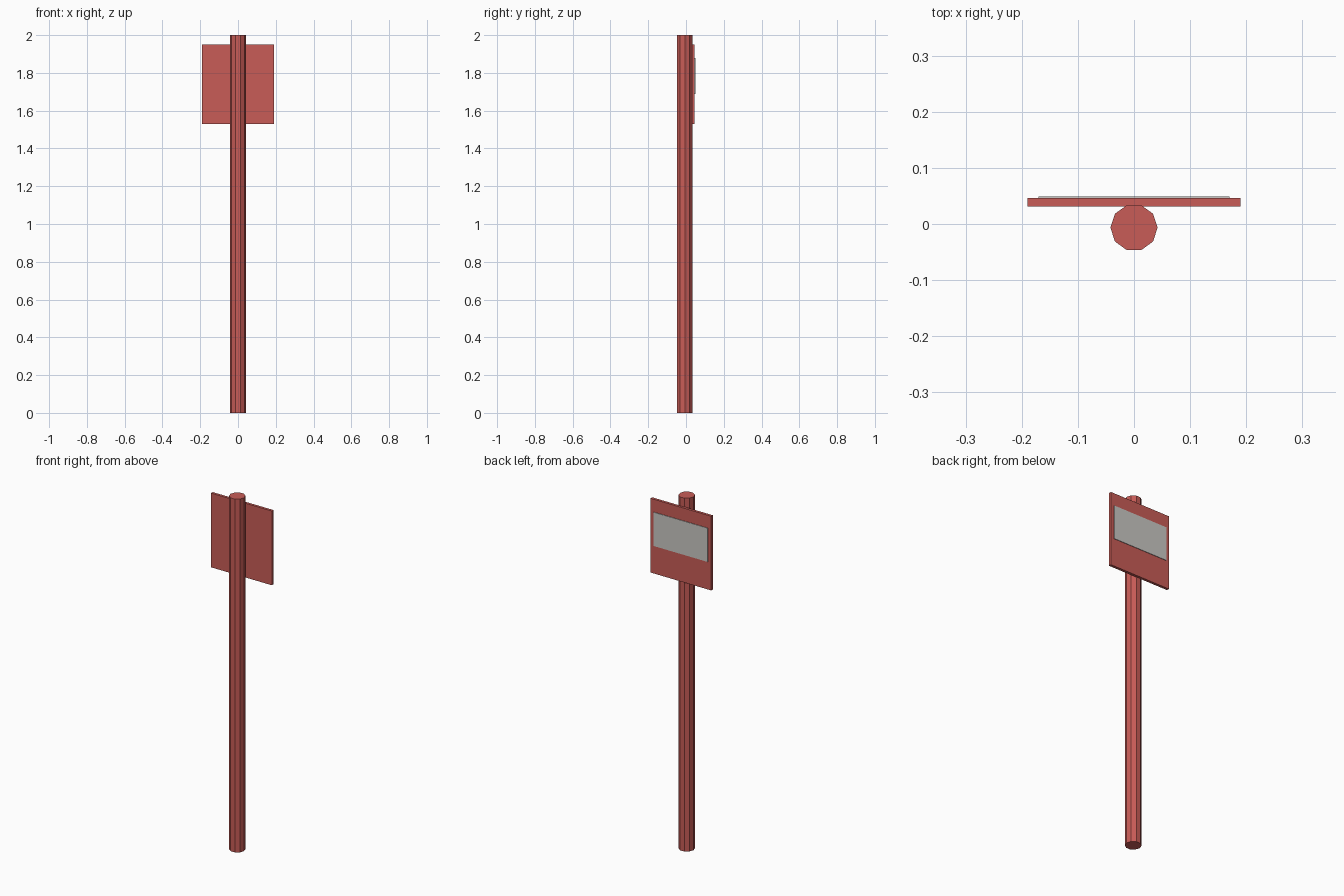
import bpy

cube = bpy.data.objects.get("Cube")
if cube:
    bpy.data.objects.remove(cube, do_unlink=True)


def make_material(name, rgb):
    mat = bpy.data.materials.new(name)
    mat.use_nodes = True
    color = (*rgb, 1.0)
    mat.diffuse_color = color
    bsdf = mat.node_tree.nodes["Principled BSDF"]
    bsdf.inputs["Base Color"].default_value = color
    bsdf.inputs["Roughness"].default_value = 0.8
    return mat


def box(name, x, y, z, mat):
    """Box spanning the given (min, max) ranges."""
    ranges = (x, y, z)
    bpy.ops.mesh.primitive_cube_add(size=1, location=[(a + b) / 2 for a, b in ranges])
    obj = bpy.context.object
    obj.name = name
    obj.scale = [b - a for a, b in ranges]
    bpy.ops.object.transform_apply(location=False, rotation=False, scale=True)
    obj.data.materials.append(mat)
    return obj


red = make_material("faded red", (0.58, 0.107, 0.095))
grey = make_material("light grey", (0.59, 0.575, 0.55))

# Ten-sided post, with corners on the x axis and a flat side towards the board
bpy.ops.mesh.primitive_cylinder_add(vertices=10, radius=0.042, depth=2.0,
                                    location=(0, -0.0065, 1.0),
                                    rotation=(0, 0, 1.5707963))
post = bpy.context.object
post.name = "post"
bpy.ops.object.transform_apply(location=False, rotation=True, scale=False)
post.data.materials.append(red)

# Sign board on the back of the post, with a thin plate on its face
box("sign_board", (-0.19, 0.19), (0.031, 0.046), (1.53, 1.95), red)
box("sign_plate", (-0.17, 0.17), (0.044, 0.049), (1.687, 1.878), grey)
